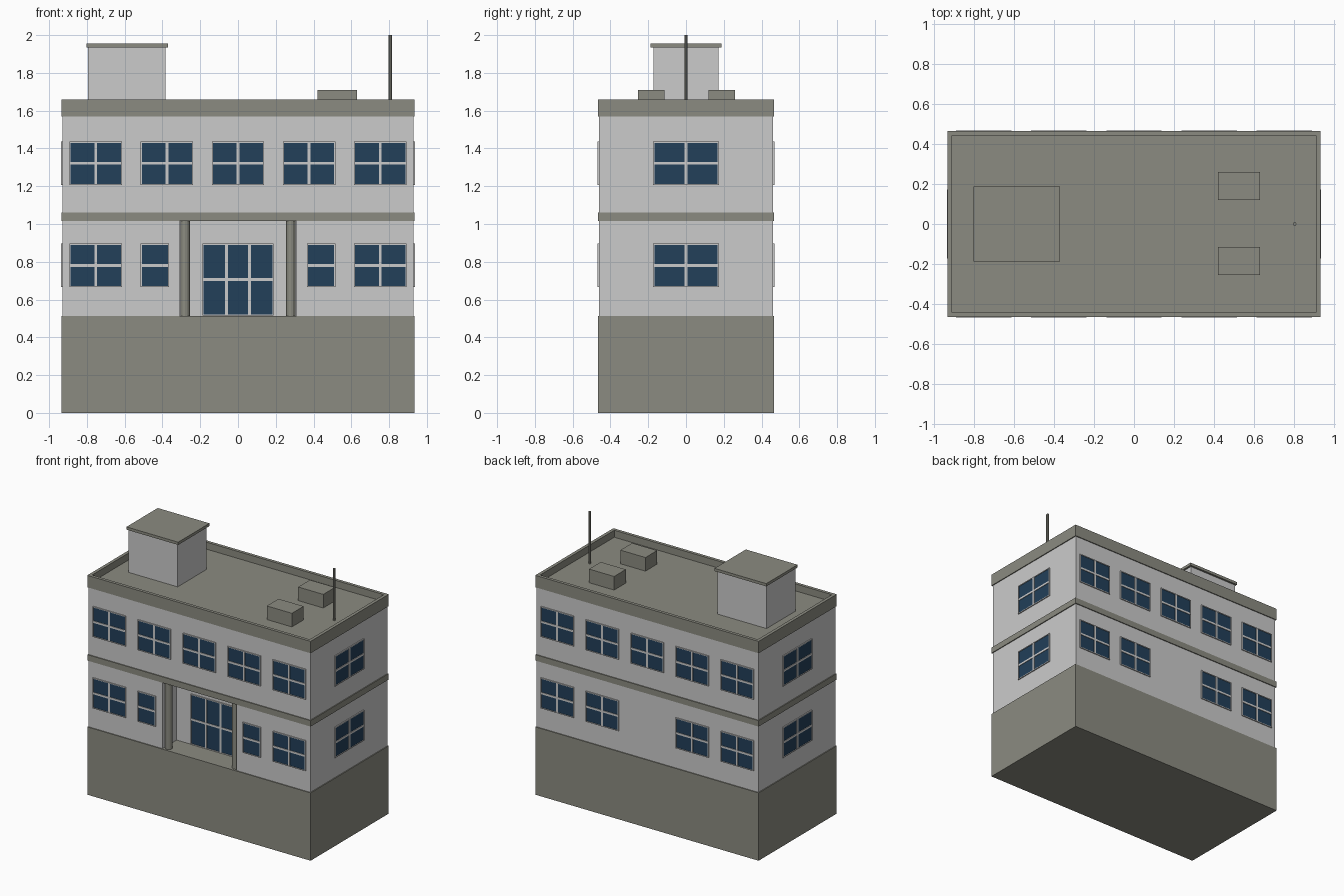
import bpy, bmesh
from math import pi
from mathutils import Matrix, Vector

cube = bpy.data.objects.get("Cube")
if cube:
    bpy.data.objects.remove(cube, do_unlink=True)


def material(name, rgb):
    m = bpy.data.materials.new(name)
    m.use_nodes = True
    m.diffuse_color = (*rgb, 1)
    m.node_tree.nodes["Principled BSDF"].inputs["Base Color"].default_value = (*rgb, 1)
    return m


WALL = material("pale grey wall", (0.6, 0.6, 0.6))
TRIM = material("olive grey concrete", (0.26, 0.26, 0.22))
GLASS = material("dark blue glass", (0.016, 0.05, 0.1))


def finish(name, bm, mat):
    bmesh.ops.recalc_face_normals(bm, faces=bm.faces)
    mesh = bpy.data.meshes.new(name)
    bm.to_mesh(mesh)
    bm.free()
    mesh.materials.append(mat)
    ob = bpy.data.objects.new(name, mesh)
    bpy.context.scene.collection.objects.link(ob)
    return ob


def add_box(bm, lo, hi, turn=Matrix()):
    lo, hi = Vector(lo), Vector(hi)
    m = turn @ Matrix.Translation((lo + hi) / 2) @ Matrix.Diagonal((*(hi - lo), 1))
    bmesh.ops.create_cube(bm, size=1, matrix=m)


def box(name, lo, hi, mat):
    bm = bmesh.new()
    add_box(bm, lo, hi)
    return finish(name, bm, mat)


def cylinder(name, x, y, z0, z1, r, sides, mat):
    bm = bmesh.new()
    bmesh.ops.create_cone(bm, cap_ends=True, segments=sides, radius1=r, radius2=r, depth=z1 - z0,
                          matrix=Matrix.Translation((x, y, (z0 + z1) / 2)))
    return finish(name, bm, mat)


def window(name, angle, dist, u, z0, z1, width, cols, rows=2, gap=0.015):
    """Framed panes on the wall plane at the given distance, turned about z."""
    turn = Matrix.Rotation(angle, 4, 'Z')
    panes, frame = bmesh.new(), bmesh.new()
    u0, u1 = u - width / 2, u + width / 2
    add_box(panes, (u0, -dist - 0.004, z0), (u1, -dist + 0.002, z1), turn)

    def bar(a, b, c, d):
        add_box(frame, (a, -dist - 0.008, c), (b, -dist + 0.002, d), turn)
    edge = 0.006
    bar(u0 - edge, u0, z0 - edge, z1 + edge)
    bar(u1, u1 + edge, z0 - edge, z1 + edge)
    bar(u0, u1, z0 - edge, z0)
    bar(u0, u1, z1, z1 + edge)
    for i in range(1, cols):
        c = u0 + width * i / cols
        bar(c - gap / 2, c + gap / 2, z0, z1)
    for j in range(1, rows):
        c = z0 + (z1 - z0) * j / rows
        bar(u0, u1, c - gap / 2, c + gap / 2)
    finish(name + "_panes", panes, GLASS)
    finish(name + "_frame", frame, WALL)


X, Y = 0.935, 0.467          # plinth half size
WX, WY = 0.928, 0.46         # wall half size
BASE, BAND, UPPER, EAVE, TOP, ROOF = 0.513, 1.015, 1.06, 1.57, 1.66, 1.607
RX, RY = 0.31, -0.29         # entrance recess

# Main body
box("plinth", (-X, -Y, 0), (X, Y, BASE), TRIM)
box("floor_band", (-X, -Y, BAND), (X, Y, UPPER), TRIM)
box("upper_walls", (-WX, -WY, UPPER), (WX, WY, EAVE), WALL)

# Ground floor walls with a recessed entrance
bm = bmesh.new()
outline = [(-WX, -WY), (-RX, -WY), (-RX, RY), (RX, RY), (RX, -WY), (WX, -WY), (WX, WY), (-WX, WY)]
face = bm.faces.new([bm.verts.new((x, y, BASE)) for x, y in outline])
ext = bmesh.ops.extrude_face_region(bm, geom=[face], use_keep_orig=True)
bmesh.ops.translate(bm, vec=(0, 0, BAND - BASE),
                    verts=[g for g in ext["geom"] if isinstance(g, bmesh.types.BMVert)])
finish("ground_floor_walls", bm, WALL)

# Parapet with sunken roof
bm = bmesh.new()
add_box(bm, (-X, -Y, EAVE), (X, Y, TOP))
bm.normal_update()
top = max(bm.faces, key=lambda f: f.calc_center_median().z)
bmesh.ops.inset_region(bm, faces=[top], thickness=0.034)
sunk = bmesh.ops.extrude_discrete_faces(bm, faces=[top])["faces"][0]
bmesh.ops.translate(bm, vec=(0, 0, ROOF - TOP), verts=sunk.verts)
finish("parapet_roof", bm, TRIM)

# Rooftop parts
box("stair_house", (-0.795, -0.172, ROOF), (-0.385, 0.172, 1.937), WALL)
box("stair_house_cap", (-0.803, -0.187, 1.934), (-0.37, 0.187, 1.955), TRIM)
for label, y in (("right", -0.185), ("left", 0.19)):
    box("roof_vent_" + label, (0.42, y - 0.07, ROOF), (0.63, y + 0.07, 1.71), TRIM)
cylinder("antenna", 0.805, 0, ROOF, 2.0, 0.009, 8, TRIM)

# Entrance columns and glazed door
for label, x in (("right", -0.28), ("left", 0.28)):
    cylinder("entrance_column_" + label, x, -0.427, BASE, BAND, 0.025, 12, TRIM)
window("entrance_door", 0, -RY, 0, 0.522, 0.89, 0.366, 3)

# Windows on all four sides
LOW, HIGH = (0.672, 0.89), (1.213, 1.43)
for i in range(5):
    u = (i - 2) * 0.3765
    window(f"front_upper_window_{i}", 0, WY, u, *HIGH, 0.265, 2)
    window(f"back_upper_window_{i}", pi, WY, u, *HIGH, 0.265, 2)
    if i != 2:
        window(f"back_lower_window_{i}", pi, WY, u, *LOW, 0.265, 2)
for label, s in (("right", -1), ("left", 1)):
    window(f"front_lower_wide_window_{label}", 0, WY, s * 0.753, *LOW, 0.265, 2)
    window(f"front_lower_narrow_window_{label}", 0, WY, s * 0.44, *LOW, 0.138, 1)
    for floor, span in (("lower", LOW), ("upper", HIGH)):
        window(f"{label}_side_{floor}_window", s * pi / 2, WX, 0, *span, 0.335, 2)
